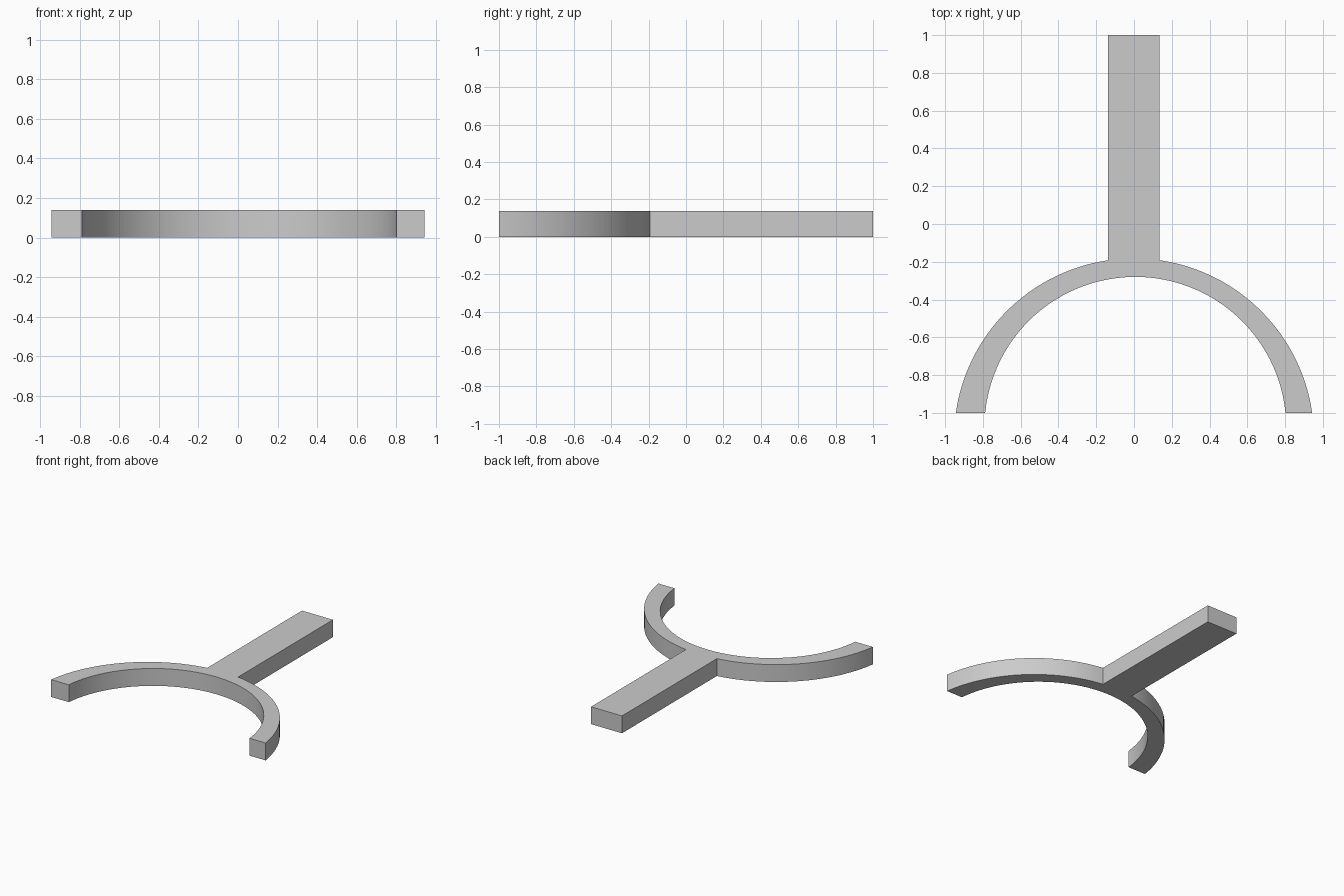
import bpy, bmesh, math

cube = bpy.data.objects.get("Cube")
if cube:
    bpy.data.objects.remove(cube, do_unlink=True)

HEIGHT = 0.138
FRONT, BACK = -1.0, 1.0
STEM_LEFT, STEM_RIGHT = 0.135, -0.137
SEGMENTS = 24


def arc(centre, radius, x_from, x_to, steps):
    """Points on the upper half of a circle between two x positions."""
    cx, cy = centre
    a = math.acos((x_from - cx) / radius)
    b = math.acos((x_to - cx) / radius)
    angles = [a + (b - a) * i / steps for i in range(steps + 1)]
    return [(cx + radius * math.cos(t), cy + radius * math.sin(t)) for t in angles]


# Plan outline: outer arcs either side of the stem, then the inner arc back
outer_centre, outer_radius = (0, -1.135), 0.953
inner_centre, inner_radius = (0.007, -1.079), 0.799
outline = arc(outer_centre, outer_radius, 0.943, STEM_LEFT, SEGMENTS)
outline += [(STEM_LEFT, BACK), (STEM_RIGHT, BACK)]
outline += arc(outer_centre, outer_radius, STEM_RIGHT, -0.943, SEGMENTS)
outline += arc(inner_centre, inner_radius, -0.788, 0.802, 2 * SEGMENTS)

# Square off the tips of both arms on the front plane
outline = [(x, FRONT if y < FRONT + 0.01 else y) for x, y in outline]

# Solid extruded from the outline
bm = bmesh.new()
base = bm.faces.new([bm.verts.new((x, y, 0)) for x, y in outline])
result = bmesh.ops.extrude_face_region(bm, geom=[base], use_keep_orig=True)
top_verts = [v for v in result["geom"] if isinstance(v, bmesh.types.BMVert)]
bmesh.ops.translate(bm, vec=(0, 0, HEIGHT), verts=top_verts)
bmesh.ops.recalc_face_normals(bm, faces=bm.faces)
mesh = bpy.data.meshes.new("arched_fork_with_stem")
bm.to_mesh(mesh)
bm.free()
fork = bpy.data.objects.new("arched_fork_with_stem", mesh)
bpy.context.collection.objects.link(fork)

# Plain grey material
grey = bpy.data.materials.new("light_grey")
grey.use_nodes = True
colour = (0.6, 0.6, 0.6, 1)
grey.diffuse_color = colour
grey.node_tree.nodes["Principled BSDF"].inputs["Base Color"].default_value = colour
mesh.materials.append(grey)

# Smooth curved walls, sharp rims
bpy.ops.object.select_all(action="DESELECT")
fork.select_set(True)
bpy.context.view_layer.objects.active = fork
bpy.ops.object.shade_smooth_by_angle(angle=math.radians(30))
